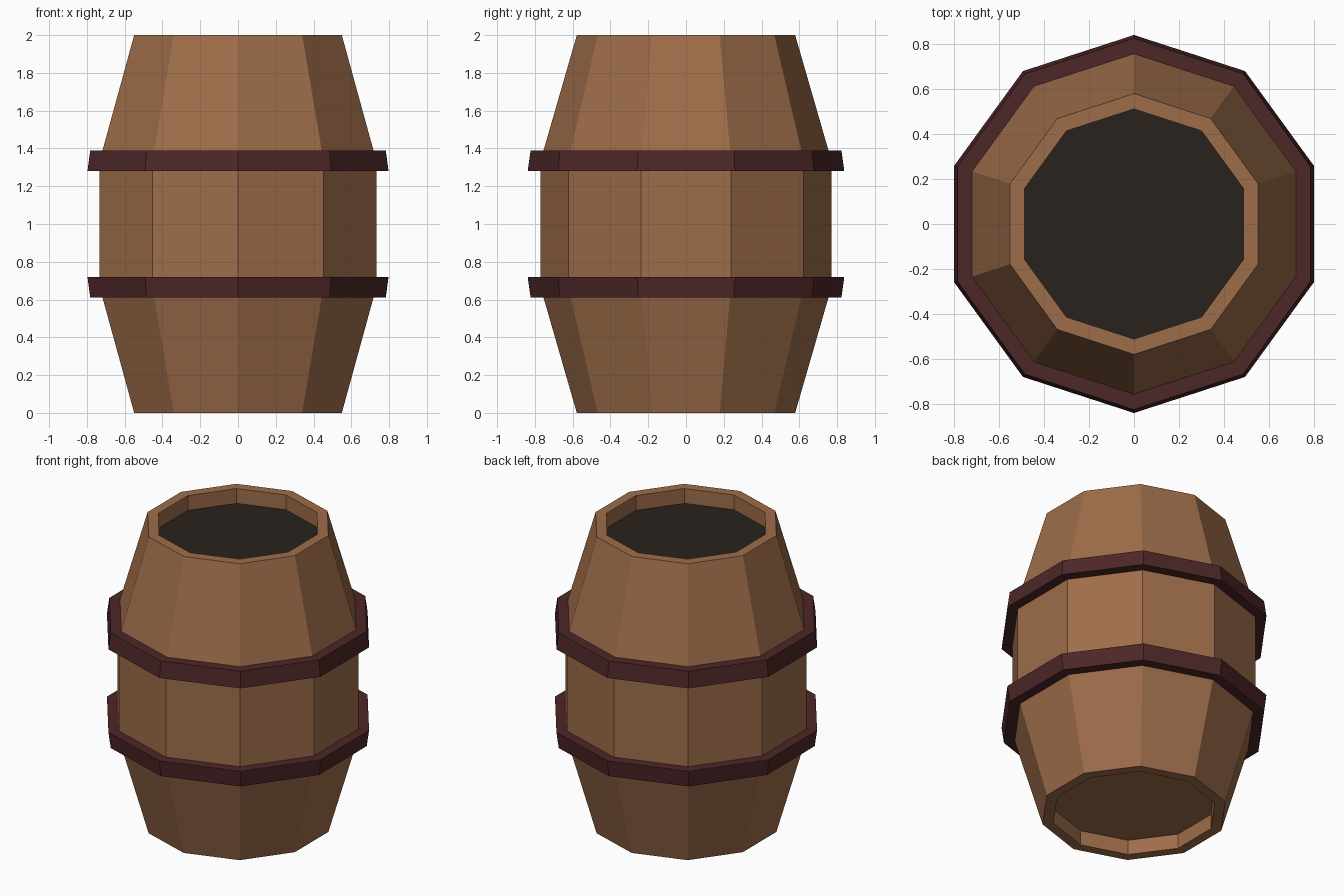
import bpy, bmesh, math

if "Cube" in bpy.data.objects:
    bpy.data.objects.remove(bpy.data.objects["Cube"])

SIDES = 10


def material(name, rgb):
    m = bpy.data.materials.new(name)
    m.diffuse_color = (*rgb, 1)
    m.use_nodes = True
    m.node_tree.nodes["Principled BSDF"].inputs["Base Color"].default_value = m.diffuse_color
    return m


wood = material("wood", (0.34, 0.152, 0.068))
iron = material("dark_red_iron", (0.075, 0.02, 0.021))
dark = material("dark_lid", (0.022, 0.016, 0.012))


def lathe(name, profile, mat, closed=False, cap_start=False, cap_end=False):
    """Spin an (r, z) profile into a ten-sided solid with a corner on the y axis."""
    bm = bmesh.new()
    rings = []
    for r, z in profile:
        angles = [math.pi / 2 + math.tau * i / SIDES for i in range(SIDES)]
        rings.append([bm.verts.new((r * math.cos(a), r * math.sin(a), z)) for a in angles])
    pairs = list(zip(rings, rings[1:]))
    if closed:
        pairs.append((rings[-1], rings[0]))
    for a, b in pairs:
        for i in range(SIDES):
            j = (i + 1) % SIDES
            bm.faces.new((a[i], a[j], b[j], b[i]))
    if cap_start:
        bm.faces.new(rings[0][::-1])
    if cap_end:
        bm.faces.new(rings[-1])
    if closed:
        bmesh.ops.recalc_face_normals(bm, faces=bm.faces)
    me = bpy.data.meshes.new(name)
    bm.to_mesh(me)
    bm.free()
    me.materials.append(mat)
    ob = bpy.data.objects.new(name, me)
    bpy.context.collection.objects.link(ob)
    return ob


# Wooden body: recessed floor, bulging staves, rim and inner wall
lathe("barrel_body", [(0.51, 0.10), (0.51, 0), (0.578, 0), (0.77, 0.665),
                      (0.77, 1.335), (0.578, 2), (0.51, 2), (0.51, 1.90)],
      wood, cap_start=True)

# Dark recessed lid
lathe("lid", [(0.51, 1.90)], dark, cap_end=True)

# Two hoops, mirrored about mid height
for name, s in (("upper_hoop", 1), ("lower_hoop", -1)):
    section = [(0.75, 0.28), (0.838, 0.28), (0.823, 0.388), (0.75, 0.388)]
    lathe(name, [(r, 1 + s * z) for r, z in section], iron, closed=True)
